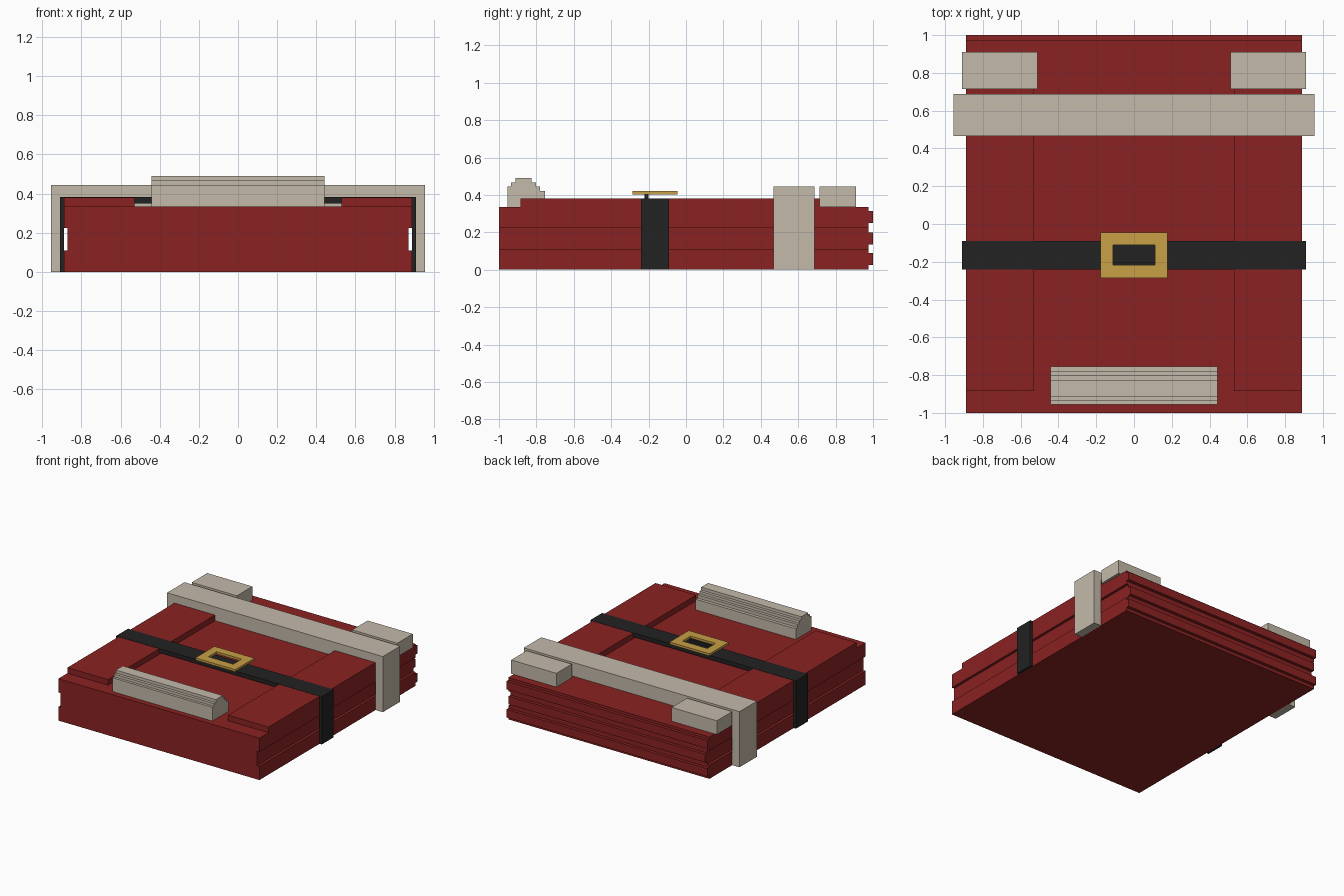
import bpy, bmesh
from mathutils import Vector

if "Cube" in bpy.data.objects:
    bpy.data.objects.remove(bpy.data.objects["Cube"])


def material(name, rgb):
    m = bpy.data.materials.new(name)
    m.diffuse_color = (*rgb, 1)
    m.use_nodes = True
    m.node_tree.nodes["Principled BSDF"].inputs["Base Color"].default_value = m.diffuse_color
    return m


RED = material("deep red", (0.258, 0.016, 0.016))
FUR = material("cream trim", (0.55, 0.49, 0.40))
BLACK = material("belt black", (0.016, 0.016, 0.016))
GOLD = material("buckle gold", (0.578, 0.351, 0.062))


def prism(name, pts, axis, lo, hi, mat):
    """Extrude a closed profile along an axis (remaining axes keep x, y, z order)."""
    def place(a, b, t):
        return {"x": (t, a, b), "y": (a, t, b), "z": (a, b, t)}[axis]
    bm = bmesh.new()
    face = bm.faces.new([bm.verts.new(place(a, b, lo)) for a, b in pts])
    ext = bmesh.ops.extrude_face_region(bm, geom=[face])
    shift = Vector(place(0, 0, hi - lo))
    bmesh.ops.translate(bm, vec=shift, verts=[v for v in ext["geom"] if isinstance(v, bmesh.types.BMVert)])
    bmesh.ops.recalc_face_normals(bm, faces=bm.faces)
    mesh = bpy.data.meshes.new(name)
    bm.to_mesh(mesh)
    bm.free()
    mesh.materials.append(mat)
    ob = bpy.data.objects.new(name, mesh)
    bpy.context.collection.objects.link(ob)
    return ob


def box(name, x, y, z, mat):
    return prism(name, [(x[0], y[0]), (x[1], y[0]), (x[1], y[1]), (x[0], y[1])], "z", *z, mat)


def mirrored(half):
    return half + [(-a, b) for a, b in reversed(half)]


# Body with a groove along each side
W, TOP, HIGH = 0.89, 0.335, 0.38
prism("body", mirrored([(W, 0), (W, 0.11), (0.87, 0.11), (0.87, 0.225), (W, 0.225), (W, TOP)]),
      "y", -1, 0.975, RED)

# Ridges across the back
for i, (z0, z1, w) in enumerate([(0.025, 0.09, W), (0.135, 0.2, 0.87), (0.25, 0.315, W)]):
    box(f"back_ridge_{i}", (-w, w), (0.975, 1), (z0, z1), RED)

# Raised side panels and trim blocks at the back corners
for side, s in (("left", -1), ("right", 1)):
    box(f"{side}_top_panel", sorted((s * 0.53, s * W)), (-0.885, 0.8), (TOP, HIGH), RED)
    box(f"{side}_back_trim", sorted((s * 0.51, s * 0.91)), (0.715, 0.91), (TOP, 0.445), FUR)

# Belt and wide trim band wrap over the top and down both sides
prism("belt", mirrored([(0.91, 0), (0.91, HIGH + 0.002), ])[:2] +
      [(-0.91, HIGH + 0.002), (-0.91, 0), (-W, 0), (-W, HIGH - 0.03), (W, HIGH - 0.03), (W, 0)],
      "y", -0.24, -0.09, BLACK)
prism("trim_band", [(0.955, 0), (0.955, 0.445), (-0.955, 0.445), (-0.955, 0),
                    (-W, 0), (-W, TOP), (W, TOP), (W, 0)], "y", 0.467, 0.687, FUR)

# Stepped front trim
prism("front_trim", [(-0.955, TOP), (-0.955, 0.445), (-0.935, 0.445), (-0.935, 0.467), (-0.912, 0.467),
                     (-0.912, 0.49), (-0.825, 0.49), (-0.825, 0.467), (-0.802, 0.467), (-0.802, 0.445),
                     (-0.78, 0.445), (-0.78, 0.42), (-0.755, 0.42), (-0.755, TOP)],
      "x", -0.443, 0.443, FUR)

# Buckle frame from four bars, with a thin bar joining it to the belt
Z = (0.402, 0.42)
for s, n in ((-1, "left"), (1, "right")):
    box(f"buckle_{n}", sorted((s * 0.11, s * 0.177)), (-0.287, -0.045), Z, GOLD)
box("buckle_front", (-0.11, 0.11), (-0.287, -0.217), Z, GOLD)
box("buckle_back", (-0.11, 0.11), (-0.112, -0.045), Z, GOLD)
box("buckle_post", (-0.11, 0.11), (-0.222, -0.2), (HIGH, 0.403), BLACK)
